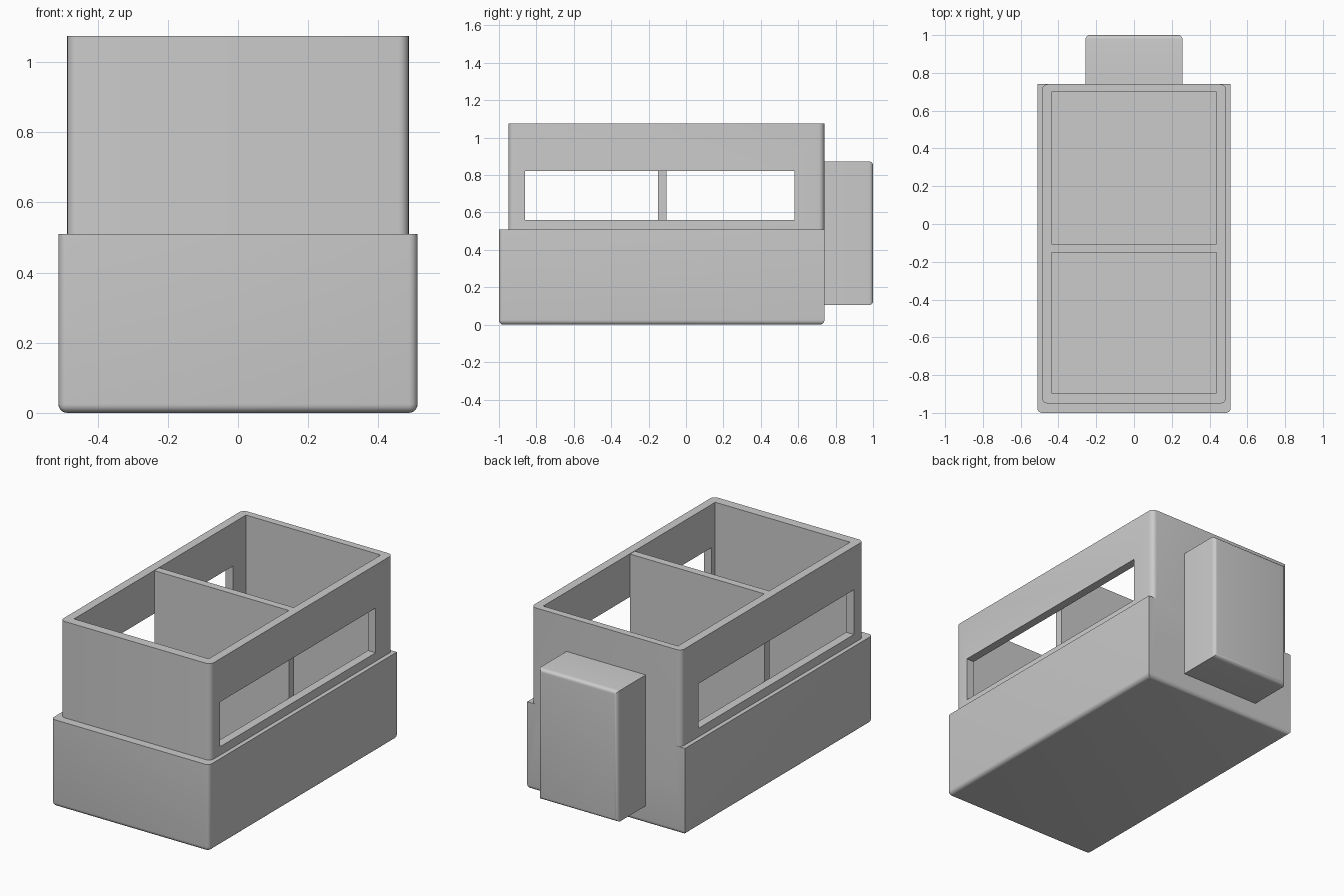
import bpy, bmesh
from math import radians

old = bpy.data.objects.get("Cube")
if old:
    bpy.data.objects.remove(old, do_unlink=True)

grey = bpy.data.materials.new("plain grey")
grey.use_nodes = True
colour = (0.6, 0.6, 0.6, 1)
grey.diffuse_color = colour
grey.node_tree.nodes["Principled BSDF"].inputs["Base Color"].default_value = colour


def box(name, low, high, rounded=None, radius=0.02):
    """Box between two corners; rounded(a, b) picks the edges to bevel."""
    bm = bmesh.new()
    bmesh.ops.create_cube(bm, size=1)
    for v in bm.verts:
        v.co = [low[i] if v.co[i] < 0 else high[i] for i in range(3)]
    if rounded:
        edges = [e for e in bm.edges if rounded(e.verts[0].co, e.verts[1].co)]
        bmesh.ops.bevel(bm, geom=edges, offset=radius, segments=5,
                        profile=0.5, affect='EDGES', clamp_overlap=True)
    mesh = bpy.data.meshes.new(name)
    bm.to_mesh(mesh)
    bm.free()
    mesh.materials.append(grey)
    obj = bpy.data.objects.new(name, mesh)
    bpy.context.collection.objects.link(obj)
    return obj


def combine(target, other, operation):
    """Apply a boolean and remove the helper."""
    bpy.ops.object.select_all(action='DESELECT')
    bpy.context.view_layer.objects.active = target
    target.select_set(True)
    mod = target.modifiers.new(operation.lower(), 'BOOLEAN')
    mod.operation = operation
    mod.solver = 'EXACT'
    mod.object = other
    bpy.ops.object.modifier_apply(modifier=mod.name)
    bpy.data.objects.remove(other, do_unlink=True)


def bottom_or_front(a, b):
    on_bottom = a.z < 0.01 and b.z < 0.01
    front_upright = a.y < -0.9 and b.y < -0.9 and abs(a.z - b.z) > 0.1
    return on_bottom or front_upright


def upright(a, b):
    return abs(a.z - b.z) > 0.1


def outer_face(a, b):
    return a.y > 0.9 and b.y > 0.9


# Wide base and narrower upper walls, joined flush at the back
body = box("body", (-0.512, -1, 0), (0.512, 0.74, 0.51), bottom_or_front, 0.025)
walls = box("upper_walls", (-0.487, -0.95, 0.3), (0.487, 0.74, 1.075), upright, 0.03)
combine(body, walls, 'UNION')

# Open interior and the long window through both sides
combine(body, box("cavity", (-0.437, -0.895, 0.05), (0.437, 0.698, 1.3)), 'DIFFERENCE')
combine(body, box("window", (-0.7, -0.86, 0.56), (0.7, 0.58, 0.822)), 'DIFFERENCE')

# Cross wall between the two compartments
divider = box("divider", (-0.437, -0.15, 0.05), (0.437, -0.105, 1.073))

# Solid box on the back
rear_box = box("rear_box", (-0.257, 0.739, 0.105), (0.257, 1, 0.873), outer_face, 0.022)

# Smooth only the rounded edges
bpy.ops.object.select_all(action='DESELECT')
for obj in (body, divider, rear_box):
    obj.select_set(True)
bpy.context.view_layer.objects.active = body
bpy.ops.object.shade_smooth_by_angle(angle=radians(30))
